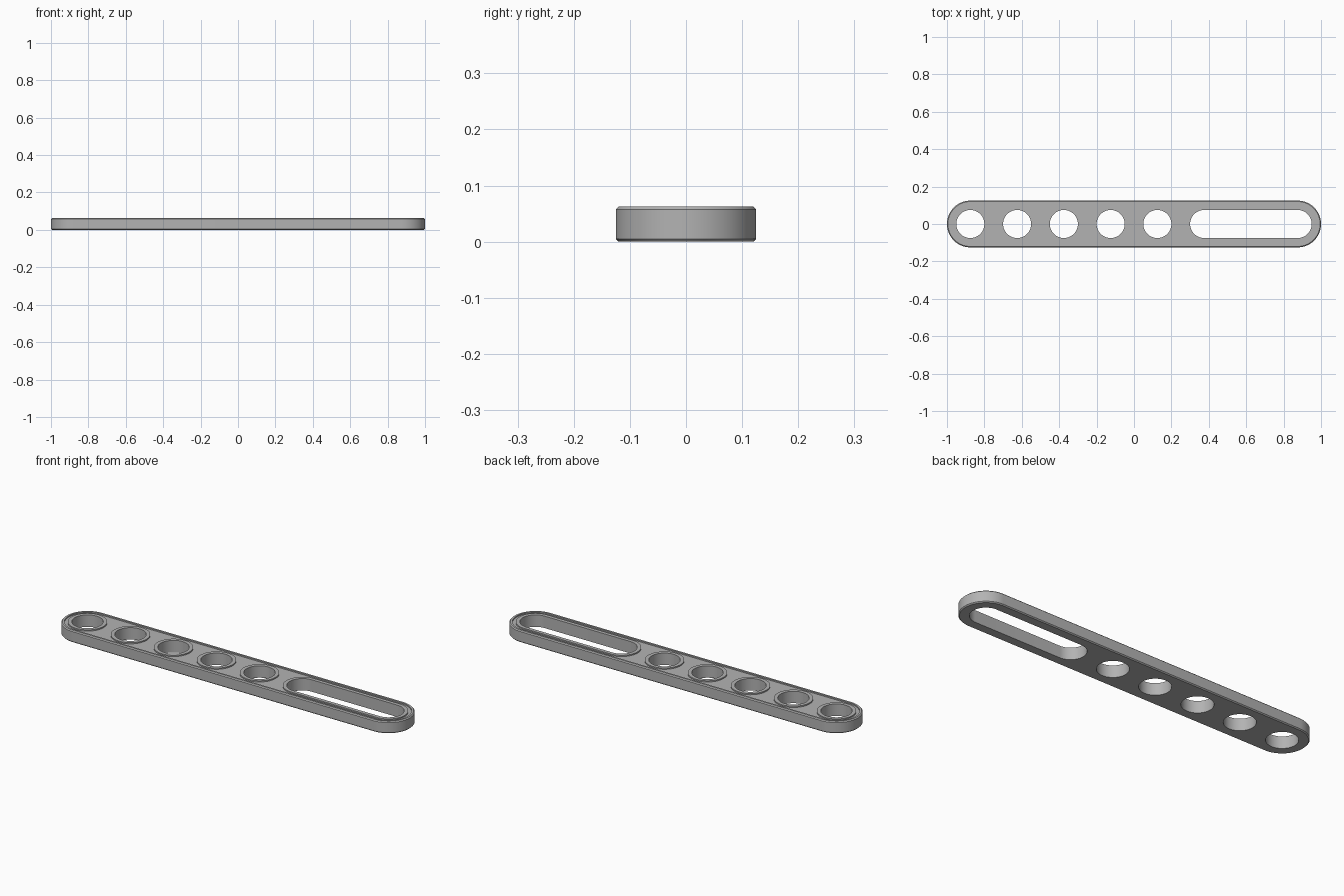
import bpy
import bmesh
import math

if "Cube" in bpy.data.objects:
    bpy.data.objects.remove(bpy.data.objects["Cube"], do_unlink=True)

HEIGHT, FLOOR, CHAMFER = 0.0625, 0.056, 0.005
RADIUS, HOLE, COLLAR, INSET = 0.125, 0.075, 0.094, 0.11
END = 1 - RADIUS
SEGMENTS = 32

grey = bpy.data.materials.new("plain_grey")
grey.use_nodes = True
grey.diffuse_color = (0.45, 0.45, 0.45, 1)
grey.node_tree.nodes["Principled BSDF"].inputs["Base Color"].default_value = grey.diffuse_color


def outline(x0, x1, r):
    """Rounded slot outline; a circle when x0 equals x1."""
    points = []
    for centre, start in ((x1, -math.pi / 2), (x0, math.pi / 2)):
        for i in range(SEGMENTS + 1):
            if x0 == x1 and i == SEGMENTS:
                continue
            a = start + math.pi * i / SEGMENTS
            points.append((centre + r * math.cos(a), r * math.sin(a)))
    return points


def slot_solid(name, x0, x1, profile, ring=False):
    """Loft slot outlines through (radius, z) pairs; capped, or closed as a ring."""
    bm = bmesh.new()
    loops = [[bm.verts.new((x, y, z)) for x, y in outline(x0, x1, r)] for r, z in profile]
    pairs = list(zip(loops, loops[1:]))
    if ring:
        pairs.append((loops[-1], loops[0]))
    else:
        bm.faces.new(loops[0])
        bm.faces.new(loops[-1])
    for a, b in pairs:
        for i in range(len(a)):
            j = (i + 1) % len(a)
            bm.faces.new((a[i], a[j], b[j], b[i]))
    bmesh.ops.recalc_face_normals(bm, faces=bm.faces)
    mesh = bpy.data.meshes.new(name)
    bm.to_mesh(mesh)
    bm.free()
    mesh.materials.append(grey)
    obj = bpy.data.objects.new(name, mesh)
    bpy.context.collection.objects.link(obj)
    return obj


def activate(obj):
    bpy.ops.object.select_all(action="DESELECT")
    obj.select_set(True)
    bpy.context.view_layer.objects.active = obj


# Five round holes and one long slot
openings = [(-END + 0.25 * i, -END + 0.25 * i) for i in range(5)] + [(0.375, END)]

# Main bar with a chamfered lower edge
bar = slot_solid("bar", -END, END, [(RADIUS - CHAMFER, 0), (RADIUS, CHAMFER), (RADIUS, FLOOR)])
for x0, x1 in openings:
    cutter = slot_solid("cutter", x0, x1, [(HOLE, -0.1), (HOLE, 0.2)])
    cutter.hide_render = True
    cut = bar.modifiers.new("opening", "BOOLEAN")
    cut.operation = "DIFFERENCE"
    cut.solver = "EXACT"
    cut.object = cutter
    activate(bar)
    bpy.ops.object.modifier_apply(modifier=cut.name)
    bpy.data.objects.remove(cutter, do_unlink=True)
parts = [bar]

# Raised border around the recessed top
parts.append(slot_solid("border_rim", -END, END, [
    (RADIUS, FLOOR), (RADIUS, HEIGHT - CHAMFER), (RADIUS - CHAMFER, HEIGHT),
    (INSET, HEIGHT), (INSET, FLOOR)], ring=True))

# Raised collars around the openings
for n, (x0, x1) in enumerate(openings):
    name = "slot_collar" if x1 > x0 else f"hole_collar_{n + 1}"
    parts.append(slot_solid(name, x0, x1, [
        (COLLAR, FLOOR), (COLLAR, HEIGHT), (HOLE, HEIGHT), (HOLE, FLOOR)], ring=True))

for part in parts:
    activate(part)
    bpy.ops.object.shade_smooth_by_angle(angle=math.radians(30))
